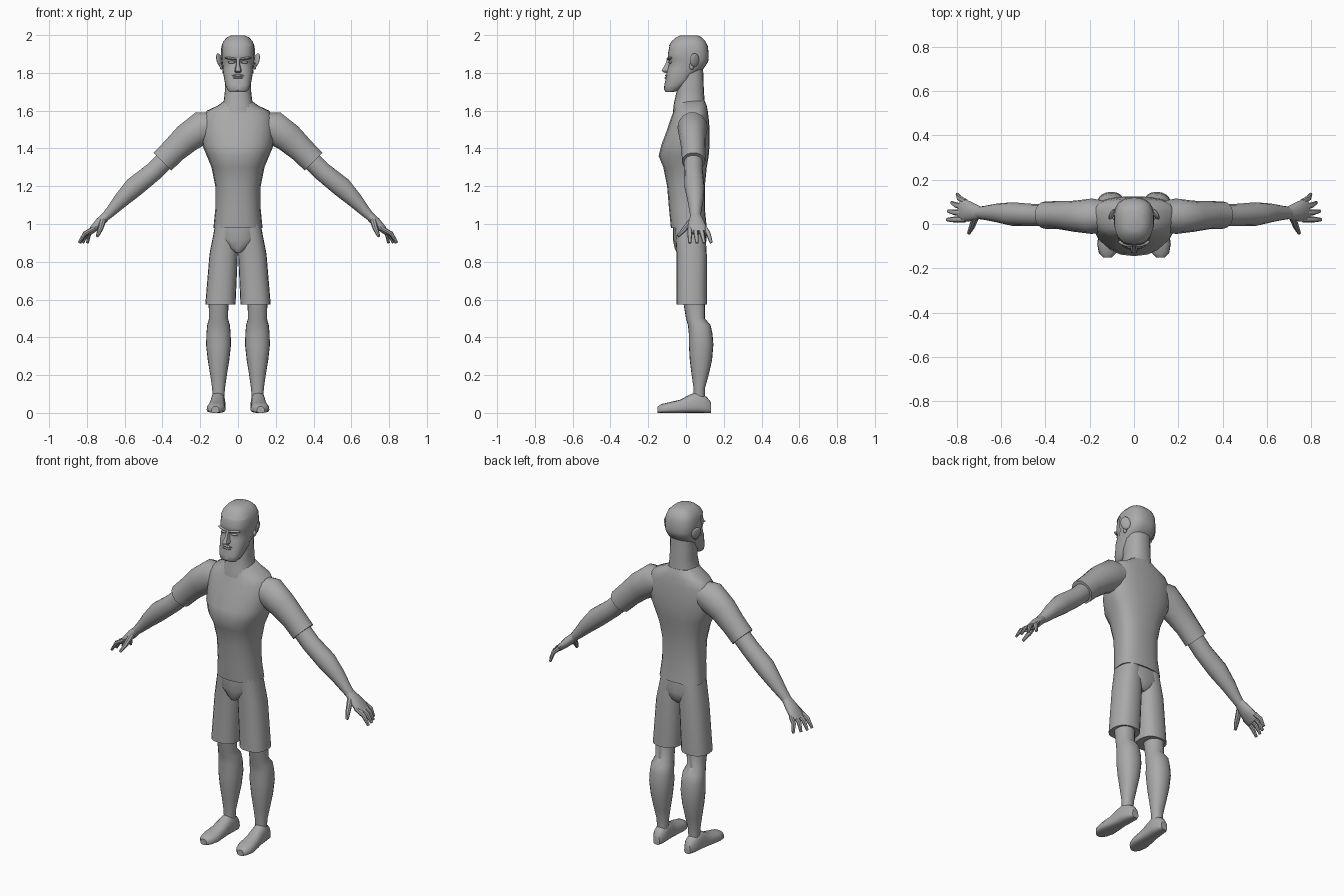
import bpy, bmesh
from math import cos, sin, pi, radians
from mathutils import Vector, Matrix

cube = bpy.data.objects.get("Cube")
if cube:
    bpy.data.objects.remove(cube)

GREY = (.4, .4, .4, 1)
clay = bpy.data.materials.new("plain grey")
clay.use_nodes = True
clay.diffuse_color = GREY
clay.node_tree.nodes["Principled BSDF"].inputs["Base Color"].default_value = GREY


def finish(name, bm, mirrored=False, angle=40):
    """Turn the bmesh into a shaded object, optionally mirrored to the right side."""
    bmesh.ops.recalc_face_normals(bm, faces=bm.faces[:])
    mesh = bpy.data.meshes.new(name)
    bm.to_mesh(mesh)
    bm.free()
    mesh.materials.append(clay)
    obj = bpy.data.objects.new(name, mesh)
    bpy.context.collection.objects.link(obj)
    bpy.ops.object.select_all(action="DESELECT")
    obj.select_set(True)
    bpy.context.view_layer.objects.active = obj
    bpy.ops.object.shade_smooth_by_angle(angle=radians(angle))
    if mirrored:
        obj.modifiers.new("Mirror", "MIRROR").use_mirror_merge = False


def outline(sides, squareness):
    """Unit superellipse as a list of (across, along) pairs."""
    def bend(t):
        return (1 if t >= 0 else -1) * abs(t) ** (2 / squareness)
    angles = [2 * pi * k / sides for k in range(sides)]
    return [(bend(cos(a)), bend(sin(a))) for a in angles]


def loft(rings):
    """Skin a list of vertex rings and cap both ends."""
    bm = bmesh.new()
    loops = [[bm.verts.new(point) for point in ring] for ring in rings]
    for low, high in zip(loops, loops[1:]):
        for i in range(len(low)):
            bm.faces.new((low[i - 1], low[i], high[i], high[i - 1]))
    bm.faces.new(loops[0])
    bm.faces.new(loops[-1])
    return bm


def level(z, half, front, back, x=0, widest=.5, squareness=2.4, sides=20):
    """Horizontal ring; widest says how far back its broadest line lies."""
    middle = front + widest * (back - front)
    return [(x + half * c, middle + s * (back - middle if s > 0 else middle - front), z)
            for c, s in outline(sides, squareness)]


def limb(joints, sides=14):
    """Tube through (position, depth along y, thickness) joints."""
    points = [Vector(joint[0]) for joint in joints]
    rings = []
    for i, (_, deep, thick) in enumerate(joints):
        heading = points[min(i + 1, len(points) - 1)] - points[max(i - 1, 0)]
        across = heading.cross(Vector((0, 1, 0))).normalized()
        along = across.cross(heading).normalized()
        rings.append([points[i] + along * deep * c + across * thick * s
                      for c, s in outline(sides, 2)])
    return loft(rings)


def joint(x, y, z, deep, thick):
    return (x, y, z), deep, thick


# Shirt: waist, chest ledge, shoulders and collar
def torso(z, half, front, back):
    return level(z, half, front, back, widest=.65)


finish("shirt_torso", loft([
    torso(z=.98, half=.13, front=-.08, back=.11),
    torso(z=1.08, half=.12, front=-.09, back=.1),
    torso(z=1.2, half=.12, front=-.1, back=.1),
    torso(z=1.3, half=.14, front=-.12, back=.11),
    torso(z=1.36, half=.165, front=-.145, back=.12),
    torso(z=1.42, half=.19, front=-.13, back=.125),
    torso(z=1.5, half=.195, front=-.1, back=.125),
    torso(z=1.56, half=.19, front=-.08, back=.12),
    torso(z=1.6, half=.165, front=-.065, back=.115),
    torso(z=1.625, half=.11, front=-.06, back=.11),
    torso(z=1.65, half=.075, front=-.055, back=.1)]))

# Wedge-shaped seat between hem and legs
finish("pelvis", loft([
    torso(z=.85, half=.02, front=-.05, back=.08),
    torso(z=.87, half=.06, front=-.06, back=.1),
    torso(z=.92, half=.12, front=-.07, back=.11),
    torso(z=1, half=.12, front=-.07, back=.1)]))

# Shorts narrow from a wide hem toward the hip, touching the centre line
finish("shorts_leg", loft([
    level(z=.575, x=.093, half=.08, front=-.05, back=.11),
    level(z=.84, x=.076, half=.075, front=-.05, back=.11),
    level(z=1, x=.06, half=.06, front=-.06, back=.1)]), mirrored=True)


# Lower legs with bulging calves
def shin(z, half, front, back):
    return level(z, half, front, back, x=.103, squareness=2.2)


finish("lower_leg", loft([
    shin(z=.07, half=.03, front=.04, back=.1),
    shin(z=.13, half=.034, front=.04, back=.1),
    shin(z=.2, half=.044, front=.03, back=.12),
    shin(z=.28, half=.057, front=.02, back=.138),
    shin(z=.36, half=.066, front=.015, back=.145),
    shin(z=.42, half=.064, front=.015, back=.14),
    shin(z=.465, half=.06, front=.01, back=.13),
    shin(z=.5, half=.05, front=.0, back=.1),
    shin(z=.62, half=.054, front=-.02, back=.1)]), mirrored=True)


# Shoes run from heel to toe, pointing slightly outward
def shoe_slice(y, half, top):
    return [(.11 - y / 15 + half * c, y, top * (.3 + s * (.7 if s > 0 else .3)))
            for c, s in outline(16, 2.6)]


finish("shoe", loft([
    shoe_slice(y=.133, half=.02, top=.055),
    shoe_slice(y=.11, half=.034, top=.085),
    shoe_slice(y=.06, half=.04, top=.113),
    shoe_slice(y=.02, half=.04, top=.097),
    shoe_slice(y=-.03, half=.045, top=.07),
    shoe_slice(y=-.09, half=.05, top=.056),
    shoe_slice(y=-.13, half=.04, top=.047),
    shoe_slice(y=-.15, half=.02, top=.034)]), mirrored=True)

# Sleeves and arms
finish("sleeve", limb([
    joint(x=.08, y=.035, z=1.535, deep=.06, thick=.055),
    joint(x=.19, y=.035, z=1.51, deep=.08, thick=.09),
    joint(x=.27, y=.035, z=1.455, deep=.07, thick=.08),
    joint(x=.34, y=.04, z=1.39, deep=.063, thick=.07),
    joint(x=.4, y=.04, z=1.33, deep=.062, thick=.068)]), mirrored=True)
finish("forearm", limb([
    joint(x=.36, y=.04, z=1.365, deep=.05, thick=.052),
    joint(x=.45, y=.04, z=1.275, deep=.05, thick=.052),
    joint(x=.55, y=.045, z=1.195, deep=.053, thick=.055),
    joint(x=.62, y=.05, z=1.125, deep=.042, thick=.042),
    joint(x=.67, y=.05, z=1.07, deep=.032, thick=.03),
    joint(x=.705, y=.05, z=1.035, deep=.027, thick=.023)]), mirrored=True)

# Hands with a fan of fingers
finish("palm", limb([
    joint(x=.69, y=.05, z=1.05, deep=.027, thick=.023),
    joint(x=.73, y=.055, z=1.01, deep=.042, thick=.026),
    joint(x=.765, y=.06, z=.975, deep=.052, thick=.02),
    joint(x=.785, y=.065, z=.955, deep=.046, thick=.014)]), mirrored=True)
for i, name in enumerate(("index", "middle", "ring", "little")):
    base = Vector((.76, .02 + .027 * i, .978))
    tip = Vector((.842 - .005 * i * i, .02 + .038 * i, .9))
    knuckle = (base + tip) / 2 + Vector((.01, 0, .01))
    finish(name + "_finger", limb([(base, .013, .013), (knuckle, .013, .012),
                                   (tip, .008, .007)], sides=8), mirrored=True)
finish("thumb", limb([
    joint(x=.715, y=.03, z=1.02, deep=.015, thick=.018),
    joint(x=.73, y=-.01, z=.97, deep=.014, thick=.014),
    joint(x=.745, y=-.042, z=.935, deep=.008, thick=.008)], sides=8), mirrored=True)

# Neck
finish("neck", loft([
    level(z=1.59, half=.1, front=-.07, back=.105),
    level(z=1.64, half=.077, front=-.064, back=.1),
    level(z=1.7, half=.07, front=-.05, back=.095),
    level(z=1.84, half=.068, front=-.045, back=.09)]))


# Head: square jaw, sunken eyes, domed crown
def skull(z, half, front, back):
    return level(z, half, front, back, widest=.55, squareness=2.6, sides=28)


jaw = [skull(z=1.7, half=.046, front=-.108, back=-.06),
       skull(z=1.71, half=.056, front=-.116, back=-.035),
       skull(z=1.735, half=.066, front=-.115, back=-.005),
       skull(z=1.765, half=.073, front=-.108, back=.03)]
cranium = [skull(z=1.8, half=.078, front=-.103, back=.05),
           skull(z=1.825, half=.08, front=-.096, back=.09),
           skull(z=1.86, half=.084, front=-.088, back=.113),
           skull(z=1.875, half=.086, front=-.097, back=.116),
           skull(z=1.9, half=.087, front=-.096, back=.116),
           skull(z=1.94, half=.084, front=-.088, back=.112),
           skull(z=1.965, half=.074, front=-.073, back=.1),
           skull(z=1.985, half=.056, front=-.05, back=.08),
           skull(z=1.995, half=.034, front=-.03, back=.06)]
finish("head", loft(jaw + cranium))

# Cropped hair: a thin shell behind the temples and above the hairline
hair = loft(cranium)
bmesh.ops.recalc_face_normals(hair, faces=hair.faces[:])
hair.normal_update()
for vert in hair.verts:
    vert.co += vert.normal * .004


def is_face(polygon):
    middle = polygon.calc_center_median()
    return middle.z < 1.94 and middle.y < -.01 or polygon.normal.z < -.9


bare = [polygon for polygon in hair.faces if is_face(polygon)]
bmesh.ops.delete(hair, geom=bare, context="FACES")
finish("hair", hair)


def ball(name, place, size, tilt=(0, 0, 0), mirrored=True):
    bm = bmesh.new()
    bmesh.ops.create_uvsphere(bm, u_segments=12, v_segments=8, radius=1)
    turn = Matrix.Identity(4)
    for axis, degrees in zip("XYZ", tilt):
        turn = Matrix.Rotation(radians(degrees), 4, axis) @ turn
    bm.transform(Matrix.Translation(place) @ turn @ Matrix.Diagonal((*size, 1)))
    finish(name, bm, mirrored)


# Ears, brows, eyelids and lips
ball("ear", place=(.098, .045, 1.868), size=(.009, .028, .037), tilt=(12, 12, 30))
ball("earlobe", place=(.088, .03, 1.835), size=(.009, .013, .018))
ball("brow", place=(.036, -.088, 1.876), size=(.036, .013, .007), tilt=(0, -6, 14))
ball("eyelid", place=(.034, -.084, 1.856), size=(.02, .01, .007), tilt=(0, 0, 10))
ball("upper_lip", place=(0, -.103, 1.786), size=(.034, .008, .006), mirrored=False)
ball("lower_lip", place=(0, -.106, 1.774), size=(.028, .008, .005), mirrored=False)


# Nose: a wedge from the tip up to the brow
def nose_slice(z, half, tip):
    return [(-half, -.08, z), (half, -.08, z), (half * .6, tip, z), (-half * .6, tip, z)]


finish("nose", loft([
    nose_slice(z=1.8, half=.018, tip=-.112),
    nose_slice(z=1.81, half=.022, tip=-.13),
    nose_slice(z=1.85, half=.011, tip=-.108),
    nose_slice(z=1.88, half=.012, tip=-.098)]), angle=30)
